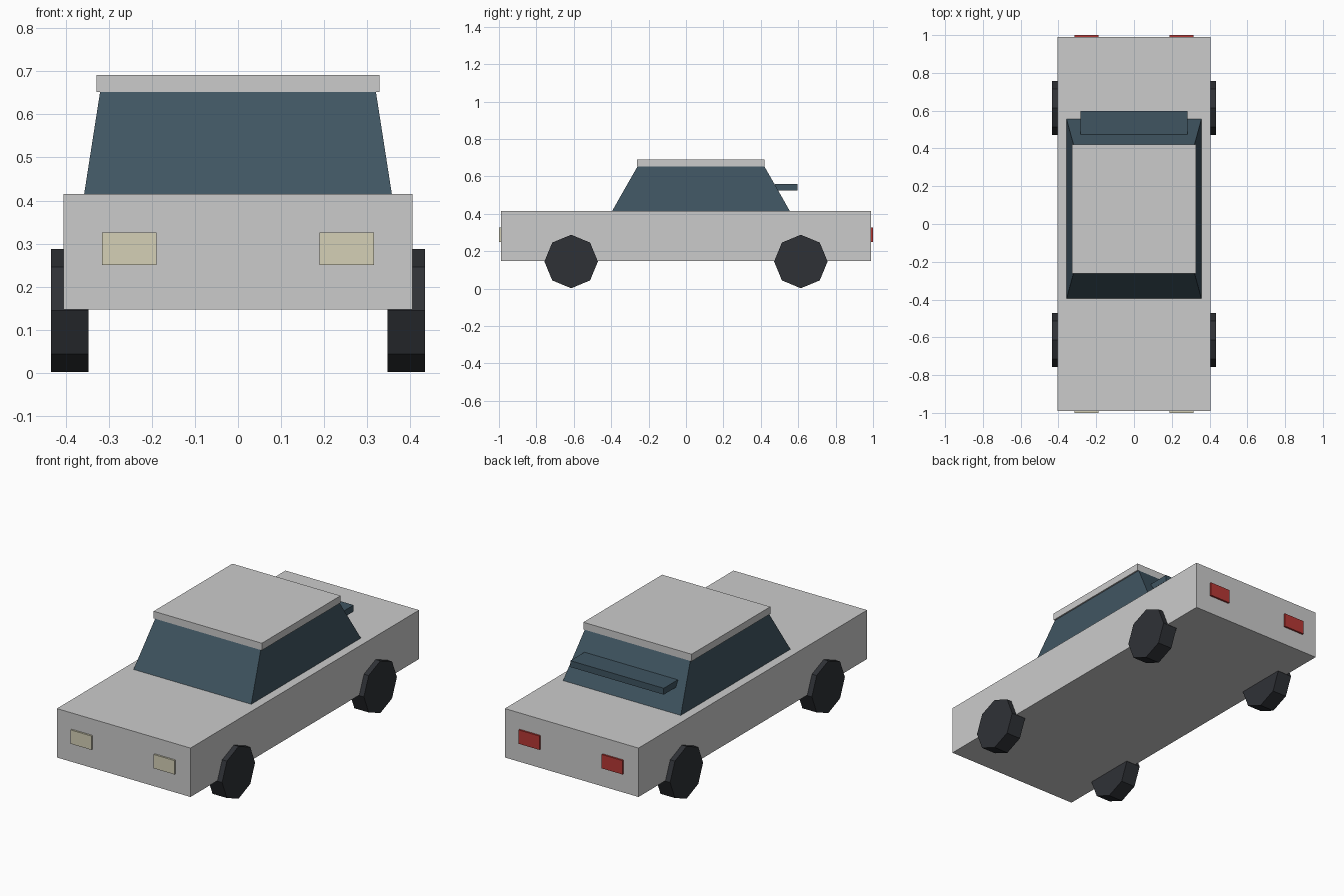
import bpy, bmesh
from math import pi
from mathutils import Matrix

if "Cube" in bpy.data.objects:
    bpy.data.objects.remove(bpy.data.objects["Cube"])


def material(name, r, g, b):
    mat = bpy.data.materials.new(name)
    mat.diffuse_color = (r, g, b, 1)
    mat.use_nodes = True
    mat.node_tree.nodes["Principled BSDF"].inputs["Base Color"].default_value = mat.diffuse_color
    return mat


glass = material("tinted_glass", 0.05, 0.09, 0.12)
rubber = material("rubber", 0.028, 0.031, 0.037)
lamp = material("lamp", 0.66, 0.63, 0.47)
red = material("red_lamp", 0.47, 0.04, 0.035)


def finish(bm, name, mat):
    mesh = bpy.data.meshes.new(name)
    bm.to_mesh(mesh)
    bm.free()
    if mat:
        mesh.materials.append(mat)
    obj = bpy.data.objects.new(name, mesh)
    bpy.context.collection.objects.link(obj)
    return obj


def box(name, x, y, z, mat=None, top=None):
    """Box from (min, max) ranges; top optionally gives narrower x, y ranges."""
    bm = bmesh.new()
    bmesh.ops.create_cube(bm, size=2)
    for v in bm.verts:
        upper = v.co.z > 0
        xr, yr = top if top and upper else (x, y)
        v.co = (xr[v.co.x > 0], yr[v.co.y > 0], z[upper])
    return finish(bm, name, mat)


def wheel(name, x, y):
    bm = bmesh.new()
    bmesh.ops.create_cone(bm, cap_ends=True, segments=8, radius1=0.143,
                          radius2=0.143, depth=0.087,
                          matrix=Matrix.Translation((x, y, 0.145)) @ Matrix.Rotation(pi / 2, 4, 'Y'))
    return finish(bm, name, rubber)


# Lower body, tapered glasshouse and roof panel
box("body", (-0.405, 0.405), (-0.99, 0.99), (0.147, 0.415))
box("cabin_glass", (-0.357, 0.357), (-0.395, 0.555), (0.415, 0.652), glass,
    top=((-0.32, 0.32), (-0.26, 0.42)))
box("roof", (-0.328, 0.328), (-0.262, 0.42), (0.652, 0.691))

# Ledge across the rear window
box("rear_spoiler", (-0.283, 0.283), (0.475, 0.597), (0.525, 0.56), glass)

# Wheels and lamps, mirrored left and right
for side, s in (("left", -1), ("right", 1)):
    wheel(f"front_wheel_{side}", s * 0.39, -0.614)
    wheel(f"rear_wheel_{side}", s * 0.39, 0.614)
    lamp_x = sorted((s * 0.189, s * 0.315))
    box(f"headlight_{side}", lamp_x, (-1.0, -0.98), (0.25, 0.326), lamp)
    box(f"tail_light_{side}", lamp_x, (0.98, 1.0), (0.25, 0.326), red)
